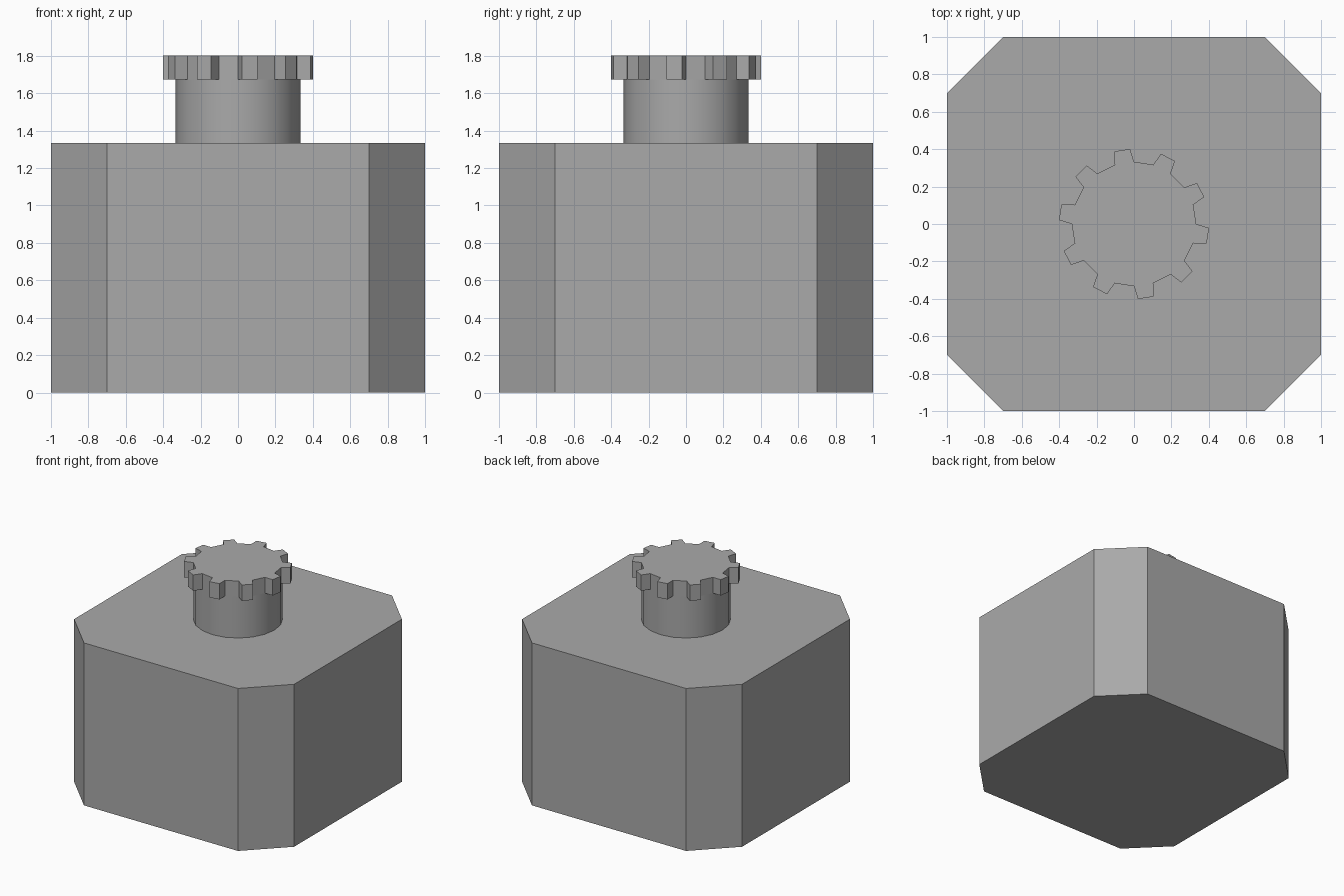
import bpy
import math

cube = bpy.data.objects.get("Cube")
if cube:
    bpy.data.objects.remove(cube, do_unlink=True)

# Single plain grey
GREY = (0.40, 0.40, 0.40, 1.0)
grey = bpy.data.materials.new("plain_grey")
grey.use_nodes = True
grey.diffuse_color = GREY
bsdf = grey.node_tree.nodes["Principled BSDF"]
bsdf.inputs["Base Color"].default_value = GREY


def polar(radius, degrees):
    a = math.radians(degrees)
    return (radius * math.cos(a), radius * math.sin(a))


def prism(name, outline, z0, z1):
    """Closed upright prism from a counter-clockwise outline."""
    n = len(outline)
    verts = [(x, y, z) for z in (z0, z1) for x, y in outline]
    faces = [tuple(reversed(range(n))), tuple(range(n, 2 * n))]
    faces += [(i, (i + 1) % n, n + (i + 1) % n, n + i) for i in range(n)]
    mesh = bpy.data.meshes.new(name)
    mesh.from_pydata(verts, [], faces)
    mesh.materials.append(grey)
    obj = bpy.data.objects.new(name, mesh)
    bpy.context.collection.objects.link(obj)
    return obj


BODY_TOP, CAP_BASE, CAP_TOP = 1.335, 1.673, 1.803
NECK_R, TOOTH_R, TEETH = 0.333, 0.402, 10

# Square body with chamfered vertical corners
body = [(1, -0.7), (1, 0.7), (0.7, 1), (-0.7, 1),
        (-1, 0.7), (-1, -0.7), (-0.7, -1), (0.7, -1)]
prism("body", body, 0, BODY_TOP)

# Round neck, its facets in line with the tooth roots
neck = prism("neck", [polar(NECK_R, 18 * i) for i in range(2 * TEETH)],
             BODY_TOP, CAP_BASE)
for poly in neck.data.polygons:
    poly.use_smooth = abs(poly.normal.z) < 0.5
neck.data.set_sharp_from_angle(angle=math.radians(30))

# Toothed cap: each tooth narrows from its root to its tip
cap = []
for i in range(TEETH):
    centre = 27 + i * 360 / TEETH
    cap += [polar(NECK_R, centre - 9), polar(TOOTH_R, centre - 6),
            polar(TOOTH_R, centre + 6), polar(NECK_R, centre + 9)]
prism("toothed_cap", cap, CAP_BASE, CAP_TOP)
